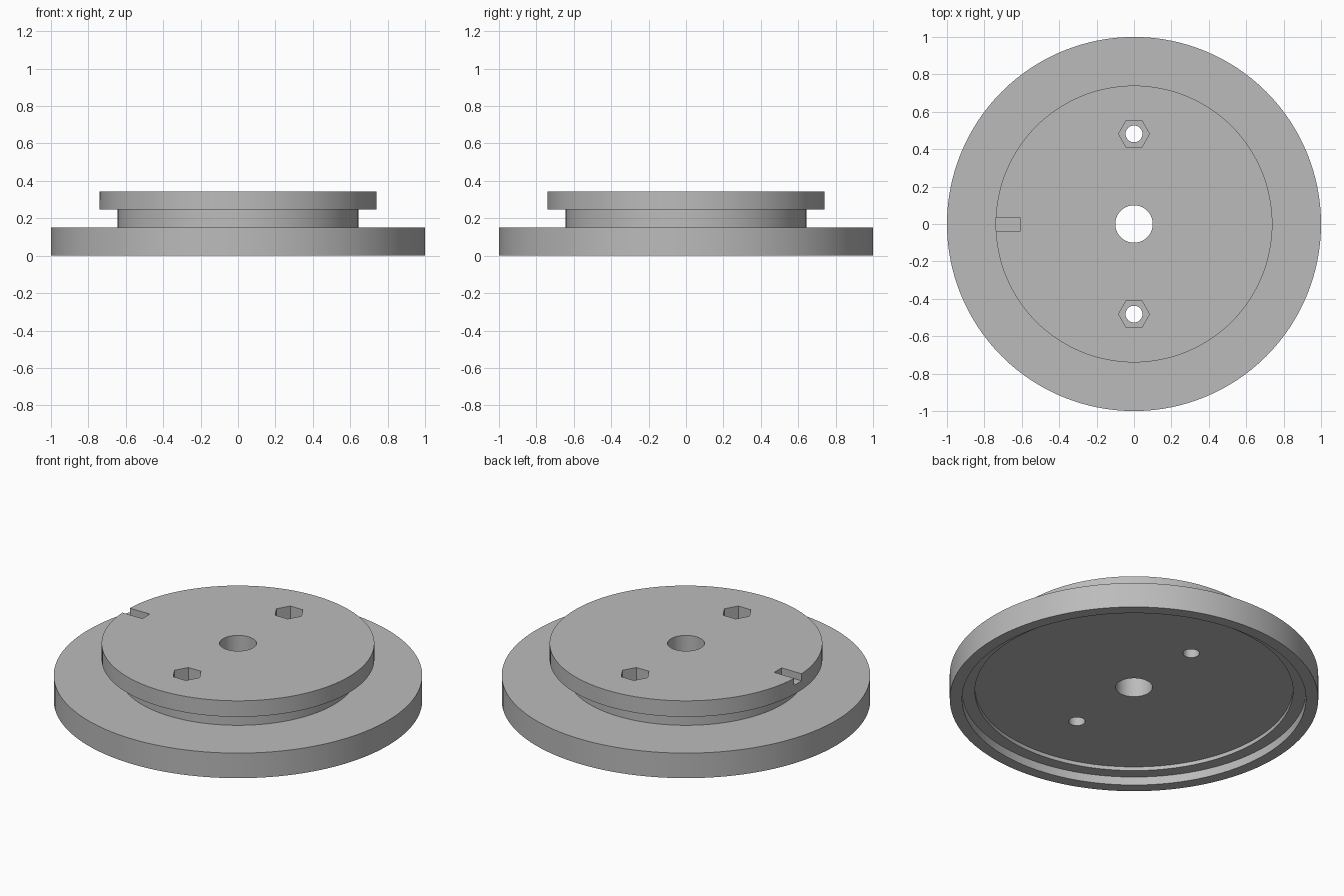
import bpy, bmesh, math

cube = bpy.data.objects.get("Cube")
if cube:
    bpy.data.objects.remove(cube, do_unlink=True)

grey = bpy.data.materials.new("plain grey")
grey.use_nodes = True
colour = (0.5, 0.5, 0.5, 1)
grey.diffuse_color = colour
grey.node_tree.nodes["Principled BSDF"].inputs["Base Color"].default_value = colour

TOP = 0.342


def lathe(name, profile, steps):
    """Spin a closed (radius, height) outline around the z axis."""
    bm = bmesh.new()
    verts = [bm.verts.new((r, 0, z)) for r, z in profile]
    edges = [bm.edges.new((verts[i - 1], verts[i])) for i in range(len(verts))]
    bmesh.ops.spin(bm, geom=verts + edges, cent=(0, 0, 0), axis=(0, 0, 1),
                   angle=math.tau, steps=steps)
    bmesh.ops.remove_doubles(bm, verts=bm.verts, dist=1e-5)
    bmesh.ops.recalc_face_normals(bm, faces=bm.faces)
    mesh = bpy.data.meshes.new(name)
    bm.to_mesh(mesh)
    bm.free()
    obj = bpy.data.objects.new(name, mesh)
    bpy.context.collection.objects.link(obj)
    mesh.materials.append(grey)
    return obj


def prism(name, sides, radius, y, low, high):
    bpy.ops.mesh.primitive_cylinder_add(vertices=sides, radius=radius, depth=high - low,
                                        location=(0, y, (low + high) / 2))
    obj = bpy.context.object
    obj.name = name
    return obj


# Flanged hub with a stepped recess underneath and a centre bore
hub = lathe("flanged_hub", [
    (0.10, TOP), (0.74, TOP), (0.74, 0.246), (0.643, 0.246), (0.643, 0.15),
    (1.0, 0.15), (1.0, 0), (0.933, 0), (0.933, 0.05), (0.863, 0.05),
    (0.863, 0.073), (0.10, 0.073)], 128)

# Bolt holes with hexagonal nut pockets
cutters = []
for y in (-0.482, 0.482):
    cutters.append(prism("bolt_hole_cutter", 32, 0.045, y, -0.1, 0.5))
    pocket = prism("nut_pocket_cutter", 6, 0.083, y, TOP - 0.13, 0.5)
    pocket.rotation_euler.z = math.radians(30)
    cutters.append(pocket)

# Index notch in the upper rim
bpy.ops.mesh.primitive_cube_add(size=1, location=(-0.707, -0.003, 0.4))
notch = bpy.context.object
notch.name = "notch_cutter"
notch.scale = (0.2, 0.07, 0.2)
cutters.append(notch)

# Cut each opening, then discard its cutter
bpy.ops.object.select_all(action="DESELECT")
bpy.context.view_layer.objects.active = hub
hub.select_set(True)
for cutter in cutters:
    cutter.hide_render = True
    cut = hub.modifiers.new("cut", "BOOLEAN")
    cut.operation = "DIFFERENCE"
    cut.solver = "EXACT"
    cut.object = cutter
    bpy.ops.object.modifier_apply(modifier=cut.name)
    bpy.data.objects.remove(cutter, do_unlink=True)

bpy.ops.object.shade_smooth_by_angle(angle=math.radians(30))
